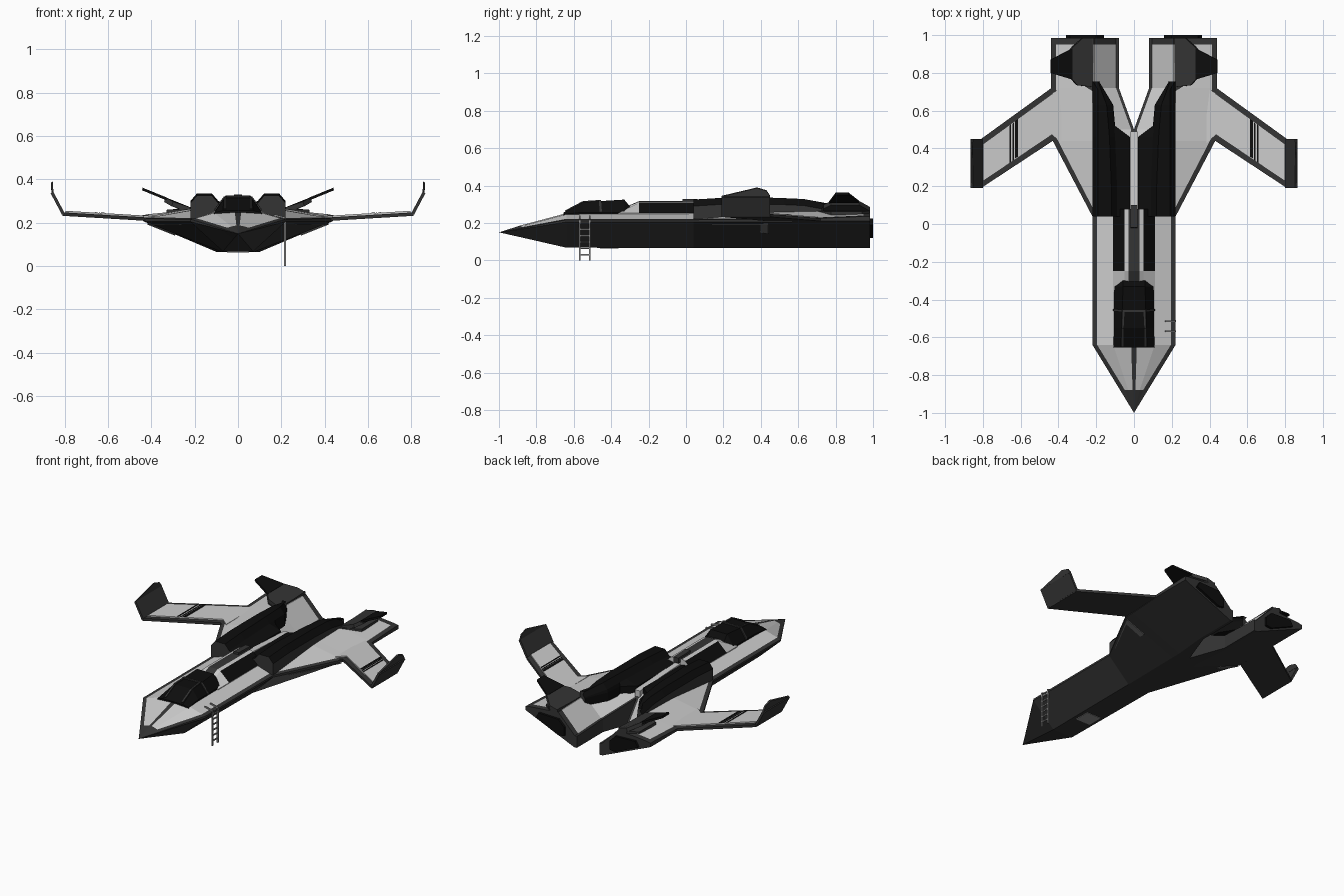
import bpy, bmesh
from mathutils import Vector

# Flat colours
COLOURS = {"light_grey": 0.60, "dark_grey": 0.034, "black": 0.004,
           "mid_grey": 0.28, "strake_grey": 0.2}
MATS = []
for n, v in COLOURS.items():
    m = bpy.data.materials.new(n)
    m.diffuse_color = (v, v, v, 1)
    MATS.append(m)
LIGHT, DARK, BLACK, MID, STRAKE = range(5)


def finish(name, bm, mirror):
    bmesh.ops.remove_doubles(bm, verts=bm.verts, dist=1e-5)
    bmesh.ops.recalc_face_normals(bm, faces=bm.faces)
    me = bpy.data.meshes.new(name)
    bm.to_mesh(me)
    bm.free()
    for m in MATS:
        me.materials.append(m)
    ob = bpy.data.objects.new(name, me)
    bpy.context.collection.objects.link(ob)
    if mirror:
        ob.modifiers.new("mirror", 'MIRROR').use_axis[0] = True
    return ob


def loft(name, stations, colour, mirror=True):
    """stations: (y, [(x, z), ...]); colour(segment, strip) -> material."""
    bm = bmesh.new()
    rings = [[bm.verts.new((x, y, z)) for x, z in ring] for y, ring in stations]
    n = len(rings[0])
    for i in range(len(rings) - 1):
        for j in range(n):
            k = (j + 1) % n
            f = bm.faces.new((rings[i][j], rings[i][k], rings[i + 1][k], rings[i + 1][j]))
            f.material_index = colour(i, j)
    for i, r in ((0, rings[0]), (len(rings) - 2, rings[-1])):
        bm.faces.new(r).material_index = colour(i, 1)
    bmesh.ops.dissolve_degenerate(bm, dist=1e-5, edges=bm.edges)
    return finish(name, bm, mirror)


def slab(name, pts, offset, mat, mirror=True):
    """Polygon extruded along an offset vector."""
    bm = bmesh.new()
    a = [bm.verts.new(p) for p in pts]
    b = [bm.verts.new(Vector(p) + Vector(offset)) for p in pts]
    n = len(a)
    bm.faces.new(a)
    bm.faces.new(b[::-1])
    for i in range(n):
        bm.faces.new((a[i], a[(i + 1) % n], b[(i + 1) % n], b[i]))
    for f in bm.faces:
        f.material_index = mat
    return finish(name, bm, mirror)


def bar(name, p, q, w, mat, mirror=False):
    """Square bar between two points."""
    p, q = Vector(p), Vector(q)
    d = (q - p).normalized()
    u = d.cross(Vector((1, 0, 0)) if abs(d.x) < 0.9 else Vector((0, 0, 1))).normalized() * w / 2
    v = d.cross(u).normalized() * w / 2
    return slab(name, [p + u + v, p - u + v, p - u - v, p + u - v], q - p, mat, mirror)


# Hull: half section from belly centre, keel, edge, rim, shoulder to centre top
def hull_ring(cx, k, zb, e, zl, zt, rim, sh, zs, zc):
    return [(cx, zb), (k, zb), (e, zl), (e, zt), (e - rim, zt + 0.005),
            (sh, zs), (cx + min(0.015, sh / 4), zc), (cx, zc)]


hull = [
    (-1.0, [(0, 0.15)] * 8),
    (-0.88, hull_ring(0, 0.023, 0.123, 0.073, 0.167, 0.172, 0.025, 0.03, 0.183, 0.188)),
    (-0.64, hull_ring(0, 0.07, 0.068, 0.22, 0.205, 0.217, 0.025, 0.11, 0.246, 0.252)),
    (0.04, hull_ring(0, 0.075, 0.066, 0.22, 0.205, 0.217, 0.025, 0.11, 0.250, 0.255)),
    (0.44, hull_ring(0, 0.08, 0.066, 0.43, 0.205, 0.22, 0.028, 0.21, 0.258, 0.25)),
    (0.50, hull_ring(0, 0.08, 0.066, 0.432, 0.205, 0.22, 0.028, 0.21, 0.26, 0.22)),
    (0.72, hull_ring(0.08, 0.10, 0.066, 0.44, 0.21, 0.225, 0.028, 0.21, 0.265, 0.15)),
    (0.95, hull_ring(0.08, 0.10, 0.066, 0.44, 0.21, 0.235, 0.028, 0.21, 0.26, 0.14)),
    (0.985, hull_ring(0.08, 0.10, 0.066, 0.44, 0.21, 0.235, 0.028, 0.21, 0.258, 0.14)),
]
loft("hull", hull, lambda i, j: LIGHT if j in (4, 5) and 0 < i < 7 else DARK)

# Pale underside panels of the strakes
slab("strake_panel", [(0.26, 0.14, 0.197), (0.42, 0.44, 0.197), (0.29, 0.44, 0.145)],
     (0.001, -0.001, -0.004), STRAKE)
slab("belly_hatch", [(-0.05, -0.46, 0.068), (0.05, -0.46, 0.068), (0.05, -0.36, 0.068),
                     (-0.05, -0.36, 0.068)], (0, 0, -0.004), MID, False)


# Wings: dark slab, pale inset top, dark hinge strips and upturned tips
def wz(x):
    return 0.223 + 0.06 * (x - 0.39)


def flat(pts, lift):
    return [(x, y, wz(x) + lift) for x, y in pts]


slab("wing", flat([(0.36, 0.40), (0.43, 0.44), (0.81, 0.19), (0.81, 0.45), (0.43, 0.725),
                   (0.36, 0.725)], 0), (0, 0, -0.016), DARK)
slab("wing_panel", flat([(0.385, 0.43), (0.435, 0.472), (0.797, 0.228), (0.797, 0.425),
                         (0.425, 0.695), (0.385, 0.72)], 0.008), (0, 0, -0.008), LIGHT)
for x, w in ((0.615, 0.016), (0.636, 0.006), (0.651, 0.008)):
    y0, y1 = 0.355 - (x - 0.615) * 0.68, 0.555 - (x - 0.615) * 0.73
    slab("wing_hinge_strip", flat([(x, y0), (x + w, y0 - 0.008), (x + w, y1 - 0.01), (x, y1)], 0.010),
         (0, 0, -0.004), BLACK)
slab("winglet", [(0.80, 0.19, 0.245), (0.853, 0.19, 0.345), (0.853, 0.45, 0.345), (0.80, 0.45, 0.245)],
     (0.012, 0, -0.008), DARK)
slab("winglet_tip", [(0.852, 0.19, 0.345), (0.854, 0.38, 0.39), (0.854, 0.43, 0.375),
                     (0.852, 0.45, 0.345)], (0.009, 0, -0.004), DARK)


# Canopy
def canopy_ring(w, zs, tw, zt):
    return [(0, 0.225), (w, 0.225), (w, zs), (tw, zt), (0, zt)]


loft("canopy", [(-0.655, canopy_ring(0.11, 0.247, 0.07, 0.256)),
                (-0.55, canopy_ring(0.105, 0.257, 0.065, 0.311)),
                (-0.33, canopy_ring(0.105, 0.257, 0.058, 0.325)),
                (-0.285, canopy_ring(0.11, 0.252, 0.058, 0.27))], lambda i, j: BLACK)
FR = [(0.06, -0.645, 0.262), (0.06, -0.55, 0.312), (0.055, -0.46, 0.318)]
for a, b in zip(FR, FR[1:]):
    bar("canopy_frame", a, b, 0.01, DARK, True)
bar("canopy_arch", (-0.06, -0.46, 0.318), (0.06, -0.46, 0.318), 0.012, DARK)
bar("canopy_arch_side", (0.06, -0.46, 0.318), (0.107, -0.455, 0.255), 0.012, DARK, True)


# Raised back with dark spine and black side vents
def back_ring(z):
    return [(0, 0.22), (0.112, 0.22), (0.112, 0.252), (0.05, z), (0.03, z + 0.006), (0, z + 0.008)]


loft("raised_back", [(-0.36, back_ring(0.262)), (-0.25, back_ring(0.309)), (0.08, back_ring(0.308))],
     lambda i, j: BLACK if j == 2 and i == 1 else DARK if j == 4 else LIGHT)


# Engine nacelles, tapering away behind the spine
def nacelle_ring(i, m, z, o=0.22):
    return [(i, 0.22), (o, 0.22), (o, z - 0.035), (o - 0.03, z), (m + 0.03, z), (m, z - 0.035),
            (i, min(z - 0.04, 0.275))]


loft("nacelle", [(0.04, nacelle_ring(0.02, 0.09, 0.325)), (0.2, nacelle_ring(0.02, 0.09, 0.335)),
                 (0.46, nacelle_ring(0.02, 0.10, 0.335)), (0.52, nacelle_ring(0.10, 0.105, 0.333)),
                 (0.63, nacelle_ring(0.11, 0.115, 0.328)), (0.755, nacelle_ring(0.185, 0.187, 0.305))],
     lambda i, j: DARK if j == 1 else BLACK)
slab("tail_spine", [(-0.018, 0.07, 0.284), (0.018, 0.07, 0.284), (0.018, 0.49, 0.265),
                    (-0.018, 0.49, 0.265)], (0, 0, -0.05), LIGHT, False)
bar("spine_cap", (0, -0.02, 0.312), (0, 0.1, 0.308), 0.035, DARK)

# Tail fins: dark root, black swept tip
slab("fin_root", [(0.215, 0.725, 0.27), (0.30, 0.735, 0.298), (0.335, 0.775, 0.318),
                  (0.335, 0.925, 0.318), (0.27, 0.985, 0.285), (0.215, 0.985, 0.27)],
     (0.006, 0, -0.022), DARK)
slab("fin_tip", [(0.325, 0.765, 0.315), (0.44, 0.80, 0.362), (0.44, 0.87, 0.362), (0.325, 0.93, 0.315)],
     (0.003, 0, -0.012), BLACK)
slab("fin_fairing", [(0.215, 0.70, 0.24), (0.33, 0.775, 0.235), (0.33, 0.94, 0.235), (0.27, 0.985, 0.24),
                     (0.215, 0.985, 0.25)], (0, 0, 0.025), DARK)

# Rear nozzles
slab("nozzle", [(0.16, 0.98, 0.125), (0.20, 0.98, 0.12), (0.36, 0.98, 0.19), (0.34, 0.98, 0.225),
                (0.20, 0.98, 0.22), (0.16, 0.98, 0.18)], (0, 0.02, 0), BLACK)

# Boarding ladder on the right side
for y in (-0.568, -0.514):
    bar("ladder_rail", (0.217, y, 0), (0.217, y, 0.217), 0.009, MID)
    bar("ladder_hook", (0.22, y, 0.222), (0.165, y, 0.236), 0.008, MID)
for i in range(6):
    z = 0.03 + i * 0.034
    bar("ladder_rung", (0.217, -0.568, z), (0.217, -0.514, z), 0.007, MID)
